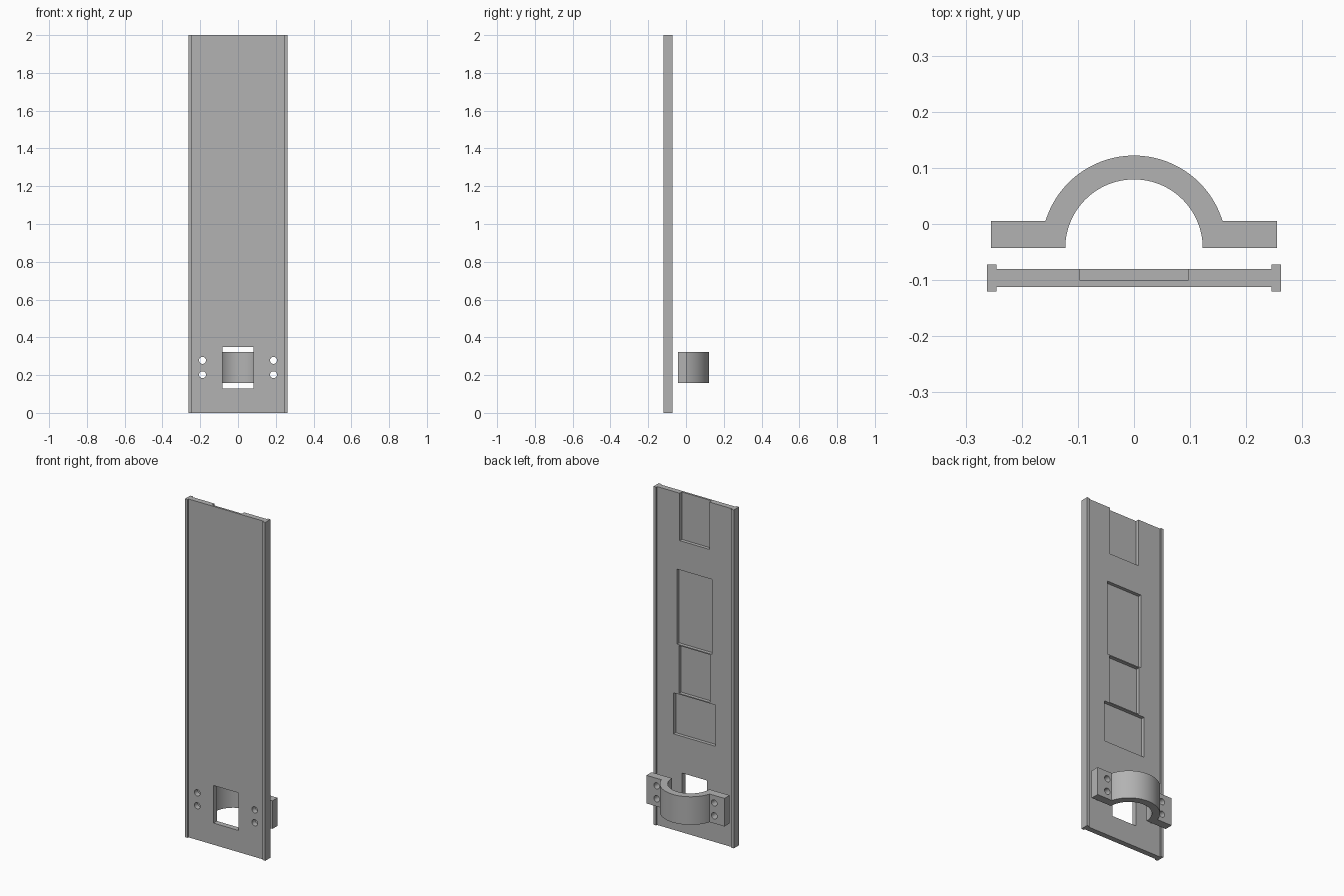
import bpy
import bmesh
from math import pi, cos, sin, asin, radians
from mathutils import Matrix, Vector

if "Cube" in bpy.data.objects:
    bpy.data.objects.remove(bpy.data.objects["Cube"], do_unlink=True)

grey = bpy.data.materials.new("plain grey")
grey.use_nodes = True
grey.diffuse_color = (0.45, 0.45, 0.45, 1)
grey.node_tree.nodes["Principled BSDF"].inputs["Base Color"].default_value = (0.45, 0.45, 0.45, 1)


def finish(bm, name):
    bmesh.ops.recalc_face_normals(bm, faces=bm.faces)
    mesh = bpy.data.meshes.new(name)
    bm.to_mesh(mesh)
    bm.free()
    mesh.materials.append(grey)
    obj = bpy.data.objects.new(name, mesh)
    bpy.context.collection.objects.link(obj)
    return obj


def extrude_profile(name, points, z0, z1):
    bm = bmesh.new()
    face = bm.faces.new([bm.verts.new((x, y, z0)) for x, y in points])
    top = bmesh.ops.extrude_face_region(bm, geom=[face])["geom"]
    bmesh.ops.translate(bm, vec=(0, 0, z1 - z0),
                        verts=[v for v in top if isinstance(v, bmesh.types.BMVert)])
    return finish(bm, name)


def add_box(bm, low, high):
    low, high = Vector(low), Vector(high)
    size = Matrix.Diagonal((*(high - low), 1))
    bmesh.ops.create_cube(bm, size=1, matrix=Matrix.Translation((low + high) / 2) @ size)


def add_bolt_holes(bm):
    for x in (-0.188, 0.188):
        for z in (0.202, 0.278):
            turn = Matrix.Translation((x, 0, z)) @ Matrix.Rotation(pi / 2, 4, "X")
            bmesh.ops.create_cone(bm, cap_ends=True, segments=32, radius1=0.0185,
                                  radius2=0.0185, depth=0.5, matrix=turn)


def cut(obj, bm):
    cutter = finish(bm, "cutter")
    cutter.hide_render = True
    mod = obj.modifiers.new("cut", "BOOLEAN")
    mod.operation, mod.solver, mod.object = "DIFFERENCE", "EXACT", cutter
    bpy.ops.object.select_all(action="DESELECT")
    obj.select_set(True)
    bpy.context.view_layer.objects.active = obj
    bpy.ops.object.modifier_apply(modifier=mod.name)
    bpy.data.objects.remove(cutter, do_unlink=True)
    bpy.ops.object.shade_smooth_by_angle(angle=radians(30))


# Long plate with raised side rails
FRONT, BACK = -0.112, -0.08
half = [(0.245, FRONT), (0.245, -0.12), (0.262, -0.12),
        (0.262, -0.072), (0.245, -0.072), (0.245, BACK)]
plate = extrude_profile("mounting_plate", half + [(-x, y) for x, y in reversed(half)], 0, 2)

# Window, bolt holes and shallow pockets in the back
bm = bmesh.new()
add_box(bm, (-0.082, -0.2, 0.128), (0.082, 0, 0.35))
for width, z0, z1 in ((0.097, 1.72, 2.1), (0.115, 1.104, 1.547),
                      (0.102, 0.816, 1.098), (0.137, 0.567, 0.81)):
    add_box(bm, (-width, -0.1, z0), (width, 0, z1))
add_bolt_holes(bm)
cut(plate, bm)

# Half-round clamp with two bolt tabs
BASE, TAB, INNER, OUTER = -0.043, 0.005, 0.1225, 0.165
start = asin((TAB - BASE) / OUTER)
steps = 48
outer = [(OUTER * cos(a), BASE + OUTER * sin(a))
         for a in (start + (pi - 2 * start) * i / steps for i in range(steps + 1))]
inner = [(-INNER * cos(pi * i / steps), BASE + INNER * sin(pi * i / steps))
         for i in range(steps + 1)]
profile = [(0.255, BASE), (0.255, TAB)] + outer + [(-0.255, TAB), (-0.255, BASE)] + inner
clamp = extrude_profile("clamp_bracket", profile, 0.157, 0.323)
bm = bmesh.new()
add_bolt_holes(bm)
cut(clamp, bm)
